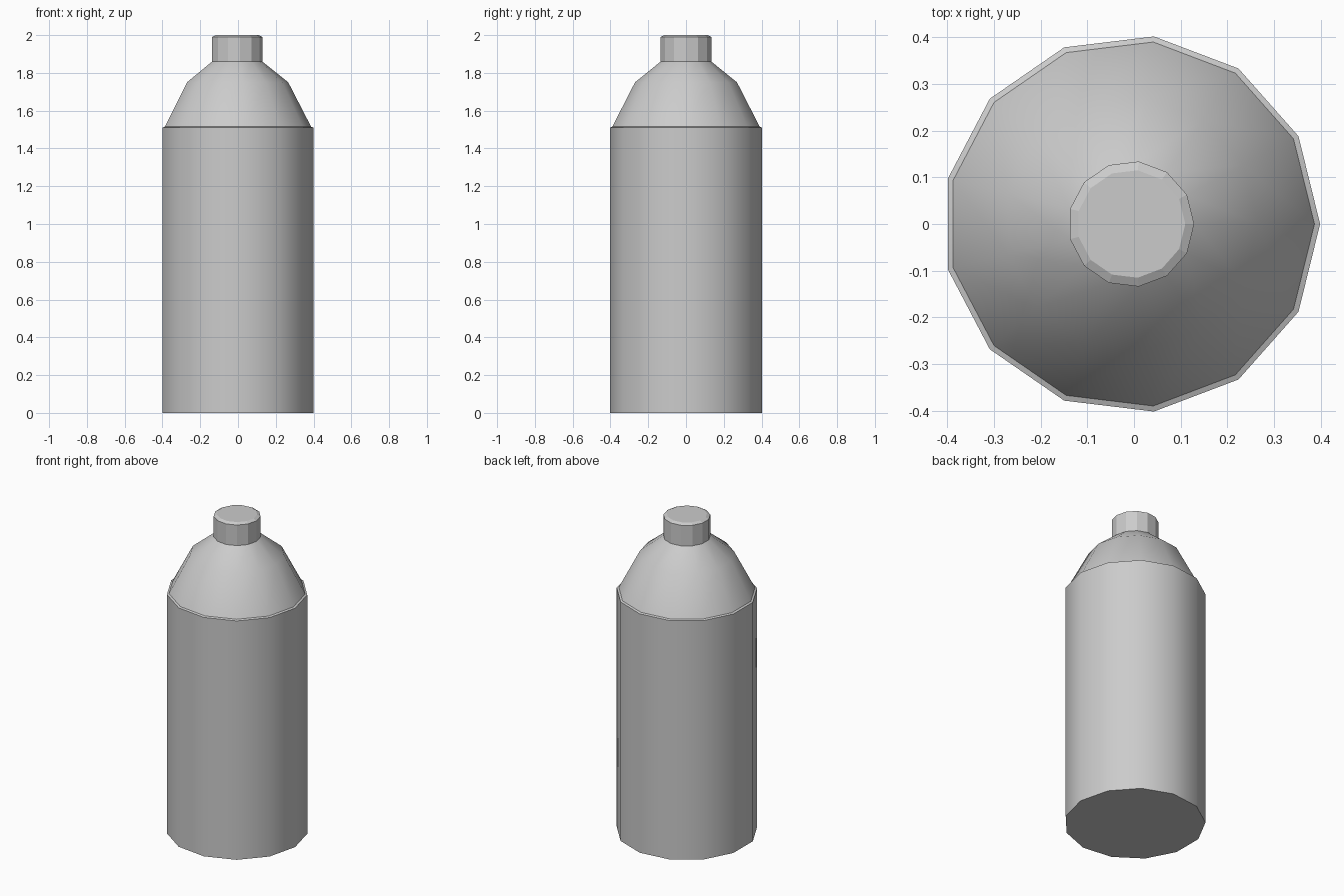
import bpy, bmesh, math

if "Cube" in bpy.data.objects:
    bpy.data.objects.remove(bpy.data.objects["Cube"])

SIDES = 13
CX = -0.006  # odd-sided ring: shift so the bounding box is centred


def lathe(name, profile, smooth):
    """Spin (radius, z) points into a closed 13-sided solid."""
    bm = bmesh.new()
    rings = []
    for r, z in profile:
        rings.append([bm.verts.new((CX + r * math.cos(2 * math.pi * i / SIDES),
                                    r * math.sin(2 * math.pi * i / SIDES), z))
                      for i in range(SIDES)])
    for a, b in zip(rings, rings[1:]):
        for i in range(SIDES):
            j = (i + 1) % SIDES
            bm.faces.new((a[i], a[j], b[j], b[i]))
    bm.faces.new(rings[0][::-1])
    bm.faces.new(rings[-1])
    mesh = bpy.data.meshes.new(name)
    bm.to_mesh(mesh)
    bm.free()
    obj = bpy.data.objects.new(name, mesh)
    bpy.context.collection.objects.link(obj)
    if smooth:
        bpy.ops.object.select_all(action='DESELECT')
        obj.select_set(True)
        bpy.context.view_layer.objects.active = obj
        bpy.ops.object.shade_smooth_by_angle(angle=math.radians(30))
    return obj


# Bottle body with narrow rim and two-step shoulder
lathe("bottle_body", [(0.405, 0), (0.405, 1.51), (0.393, 1.515),
                      (0.272, 1.75), (0.135, 1.86)], True)

# Faceted cap with a chamfered top edge
lathe("cap", [(0.135, 1.86), (0.135, 1.99), (0.116, 2.0)], False)
